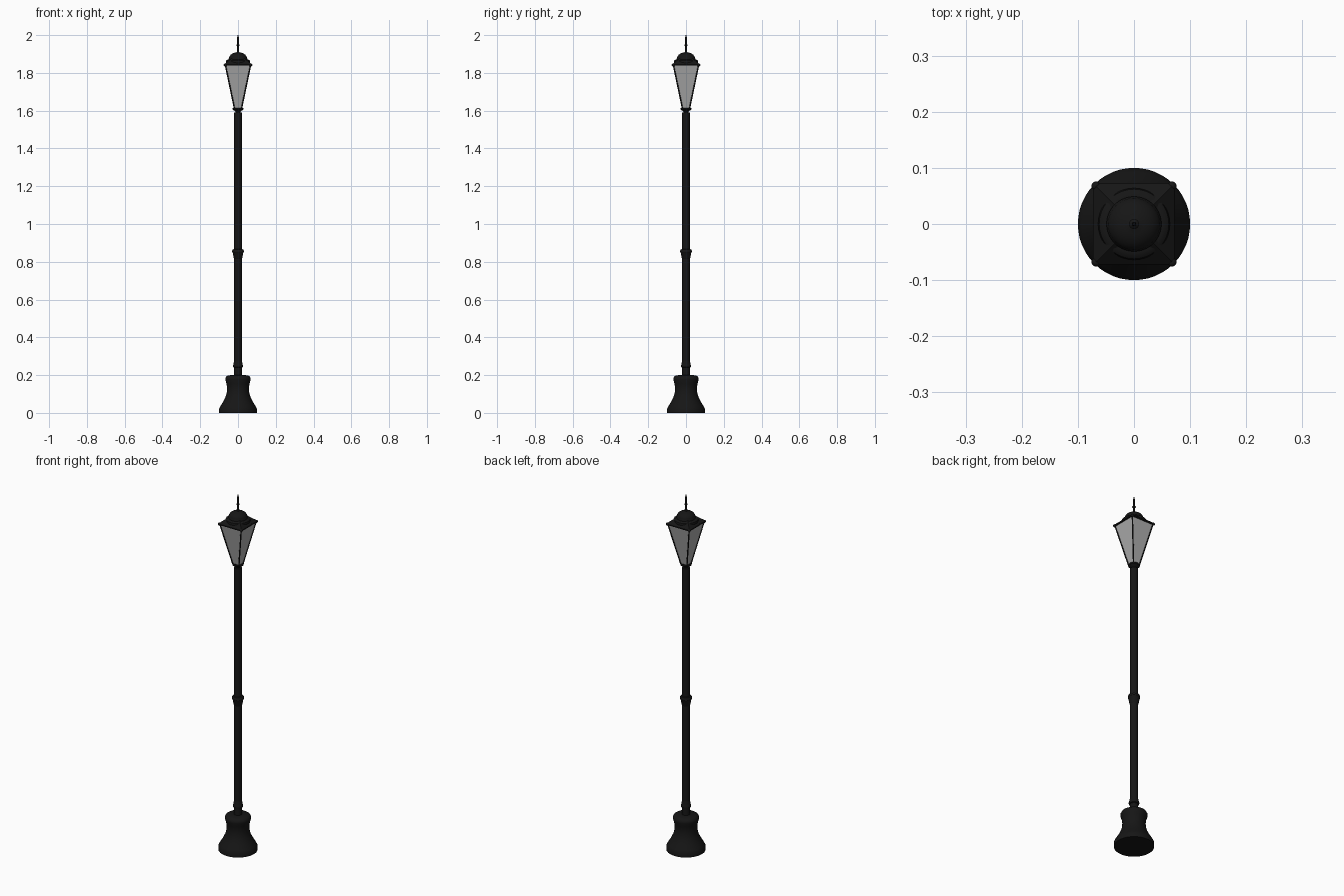
import bpy, bmesh, math
from mathutils import Vector

if "Cube" in bpy.data.objects:
    bpy.data.objects.remove(bpy.data.objects["Cube"])


def material(name, rgb):
    m = bpy.data.materials.new(name)
    m.diffuse_color = (*rgb, 1)
    m.use_nodes = True
    m.node_tree.nodes["Principled BSDF"].inputs["Base Color"].default_value = m.diffuse_color
    return m


BLACK = material("black_iron", (0.008, 0.008, 0.008))
GLASS = material("frosted_glass", (0.42, 0.42, 0.42))


def finish(name, bm, mat, smooth=True):
    bmesh.ops.recalc_face_normals(bm, faces=bm.faces)
    me = bpy.data.meshes.new(name)
    bm.to_mesh(me)
    bm.free()
    me.materials.append(mat)
    ob = bpy.data.objects.new(name, me)
    bpy.context.collection.objects.link(ob)
    if smooth:
        bpy.ops.object.select_all(action='DESELECT')
        ob.select_set(True)
        bpy.context.view_layer.objects.active = ob
        bpy.ops.object.shade_smooth_by_angle(angle=math.radians(35))
    return ob


def loft(name, profile, mat=BLACK, sides=32, square=False):
    """Stack rings of (radius or half width, z) and cap both ends."""
    bm = bmesh.new()
    n = 4 if square else sides
    k = math.sqrt(2) if square else 1
    off = math.pi / 4 if square else 0
    rings = [[bm.verts.new((r * k * math.cos(off + math.tau * i / n),
                            r * k * math.sin(off + math.tau * i / n), z))
              for i in range(n)] for r, z in profile]
    for a, b in zip(rings, rings[1:]):
        for i in range(n):
            j = (i + 1) % n
            bm.faces.new((a[i], a[j], b[j], b[i]))
    bm.faces.new(rings[0])
    bm.faces.new(rings[-1])
    return finish(name, bm, mat, not square)


def rod(name, p, q, r):
    p, q = Vector(p), Vector(q)
    bm = bmesh.new()
    bmesh.ops.create_cone(bm, cap_ends=True, segments=10, radius1=r, radius2=r,
                          depth=(q - p).length)
    rot = (q - p).to_track_quat('Z', 'Y').to_matrix()
    bmesh.ops.rotate(bm, verts=bm.verts, matrix=rot)
    bmesh.ops.translate(bm, verts=bm.verts, vec=(p + q) / 2)
    return finish(name, bm, BLACK)


# flared foot
loft("base", [(0.1, 0), (0.1, 0.022), (0.093, 0.035), (0.078, 0.06), (0.066, 0.085),
              (0.059, 0.11), (0.058, 0.135), (0.061, 0.155), (0.067, 0.175),
              (0.067, 0.184), (0.062, 0.193), (0.052, 0.199), (0.02, 0.2)], sides=48)

# post with its collars
loft("pole", [(0.02, 0.195), (0.02, 1.59)])
loft("lower_collar", [(0.02, 0.24), (0.026, 0.243), (0.027, 0.25), (0.024, 0.256),
                      (0.023, 0.265), (0.02, 0.278)])
loft("middle_collar", [(0.02, 0.815), (0.023, 0.82), (0.028, 0.848), (0.031, 0.852),
                       (0.031, 0.86), (0.027, 0.866), (0.02, 0.867)])

# lantern seat
loft("lantern_seat", [(0.012, 1.585), (0.012, 1.595), (0.021, 1.601), (0.029, 1.606),
                      (0.03, 1.611), (0.027, 1.615)])

# tapered glass, corner bars and top knobs
loft("lantern_glass", [(0.019, 1.614), (0.067, 1.842)], GLASS, square=True)
for sx in (-1, 1):
    for sy in (-1, 1):
        rod("corner_bar", (sx * 0.019, sy * 0.019, 1.612), (sx * 0.067, sy * 0.067, 1.843), 0.0035)
        bm = bmesh.new()
        bmesh.ops.create_uvsphere(bm, u_segments=12, v_segments=8, radius=0.008)
        bmesh.ops.translate(bm, verts=bm.verts, vec=(sx * 0.068, sy * 0.068, 1.842))
        finish("corner_knob", bm, BLACK)

# rim bars around the top of the glass
corners = [(-0.068, -0.068), (0.068, -0.068), (0.068, 0.068), (-0.068, 0.068)]
for a, b in zip(corners, corners[1:] + corners[:1]):
    rod("rim_bar", (*a, 1.843), (*b, 1.843), 0.005)

# square roof, round step, dome
loft("roof", [(0.071, 1.838), (0.071, 1.847), (0.035, 1.876)], square=True)
loft("roof_step", [(0.063, 1.845), (0.064, 1.858), (0.062, 1.865), (0.057, 1.869),
                   (0.05, 1.871)], sides=40)
loft("dome", [(0.049, 1.868), (0.049, 1.876)] +
     [(0.047 * math.cos(t * math.pi / 16), 1.879 + 0.03 * math.sin(t * math.pi / 16))
      for t in range(8)] + [(0.006, 1.91)], sides=40)

# finial spike with a bead
loft("finial", [(0.008, 1.907), (0.005, 1.916), (0.004, 1.94), (0.009, 1.944),
                (0.009, 1.948), (0.004, 1.952), (0.004, 1.99), (0.002, 2.0)], sides=16)
